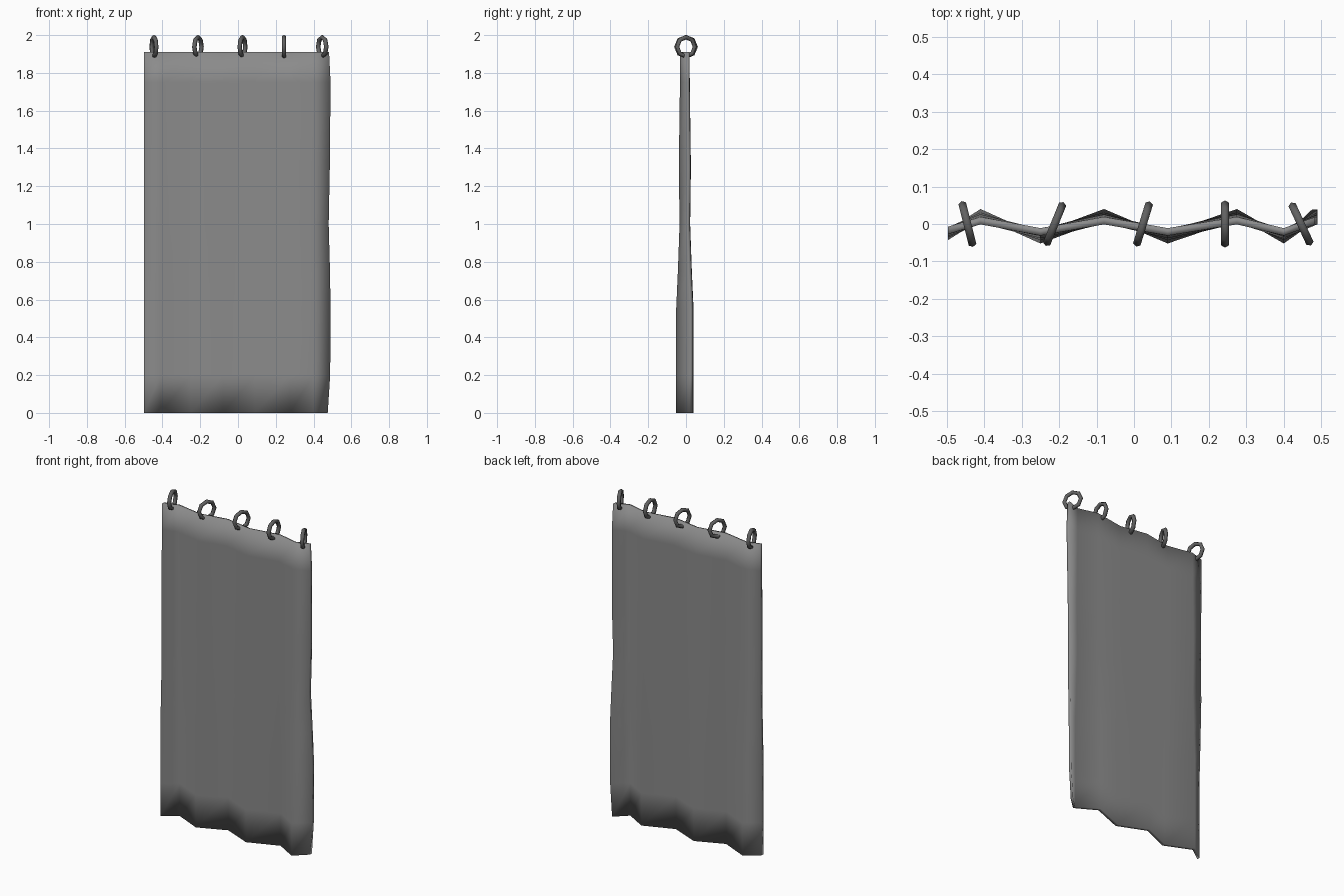
import bpy, bmesh, math

if "Cube" in bpy.data.objects:
    bpy.data.objects.remove(bpy.data.objects["Cube"])


def material(name, v):
    m = bpy.data.materials.new(name)
    m.diffuse_color = (v, v, v, 1)
    m.use_nodes = True
    m.node_tree.nodes["Principled BSDF"].inputs["Base Color"].default_value = m.diffuse_color
    return m


cloth = material("grey cloth", 0.26)
metal = material("dark metal", 0.12)

# Curtain: a zigzag sheet whose folds deepen towards the hem
fold_x = [-0.497, -0.41, -0.25, -0.08, 0.09, 0.275, 0.40, 0.49]
fold_y = [-0.75, 1, -1, 1, -1, 1, -1, 0.95]
# height, fold depth, x of the free right edge
rows = [(0, 0.036, 0.475), (0.2, 0.036, 0.488), (0.55, 0.036, 0.49),
        (0.75, 0.027, 0.487), (1.0, 0.018, 0.48), (1.3, 0.022, 0.486),
        (1.75, 0.016, 0.49), (1.91, 0.015, 0.482)]
half = 0.010

bm = bmesh.new()
loops = []
for z, depth, right in rows:
    xs = fold_x[:-1] + [right]
    ys = [depth * f - 0.006 for f in fold_y]
    front = [bm.verts.new((x, y - half, z)) for x, y in zip(xs, ys)]
    back = [bm.verts.new((x, y + half, z)) for x, y in zip(xs, ys)]
    loops.append(front + back[::-1])
n = len(loops[0])
for a, b in zip(loops, loops[1:]):
    for i in range(n):
        j = (i + 1) % n
        bm.faces.new((a[i], a[j], b[j], b[i]))
# Hem and top strips
for ring in (loops[0], loops[-1]):
    for i in range(n // 2 - 1):
        bm.faces.new((ring[i], ring[i + 1], ring[n - 2 - i], ring[n - 1 - i]))
bmesh.ops.recalc_face_normals(bm, faces=bm.faces)
for f in bm.faces:
    f.smooth = True
me = bpy.data.meshes.new("curtain")
bm.to_mesh(me)
bm.free()
me.materials.append(cloth)
curtain = bpy.data.objects.new("curtain", me)
bpy.context.collection.objects.link(curtain)

# Hanging rings, each twisted a little about the vertical
for i, (x, twist) in enumerate([(-0.445, 14), (-0.212, -22), (0.024, -17),
                                (0.243, 0), (0.446, 25)]):
    bpy.ops.mesh.primitive_torus_add(
        major_segments=8, minor_segments=6, major_radius=0.051,
        minor_radius=0.012, location=(x, 0, 1.938),
        rotation=(0, math.radians(90), math.radians(twist)))
    ring = bpy.context.object
    ring.name = f"hanging_ring_{i + 1}"
    ring.data.materials.append(metal)
    bpy.ops.object.shade_smooth()
